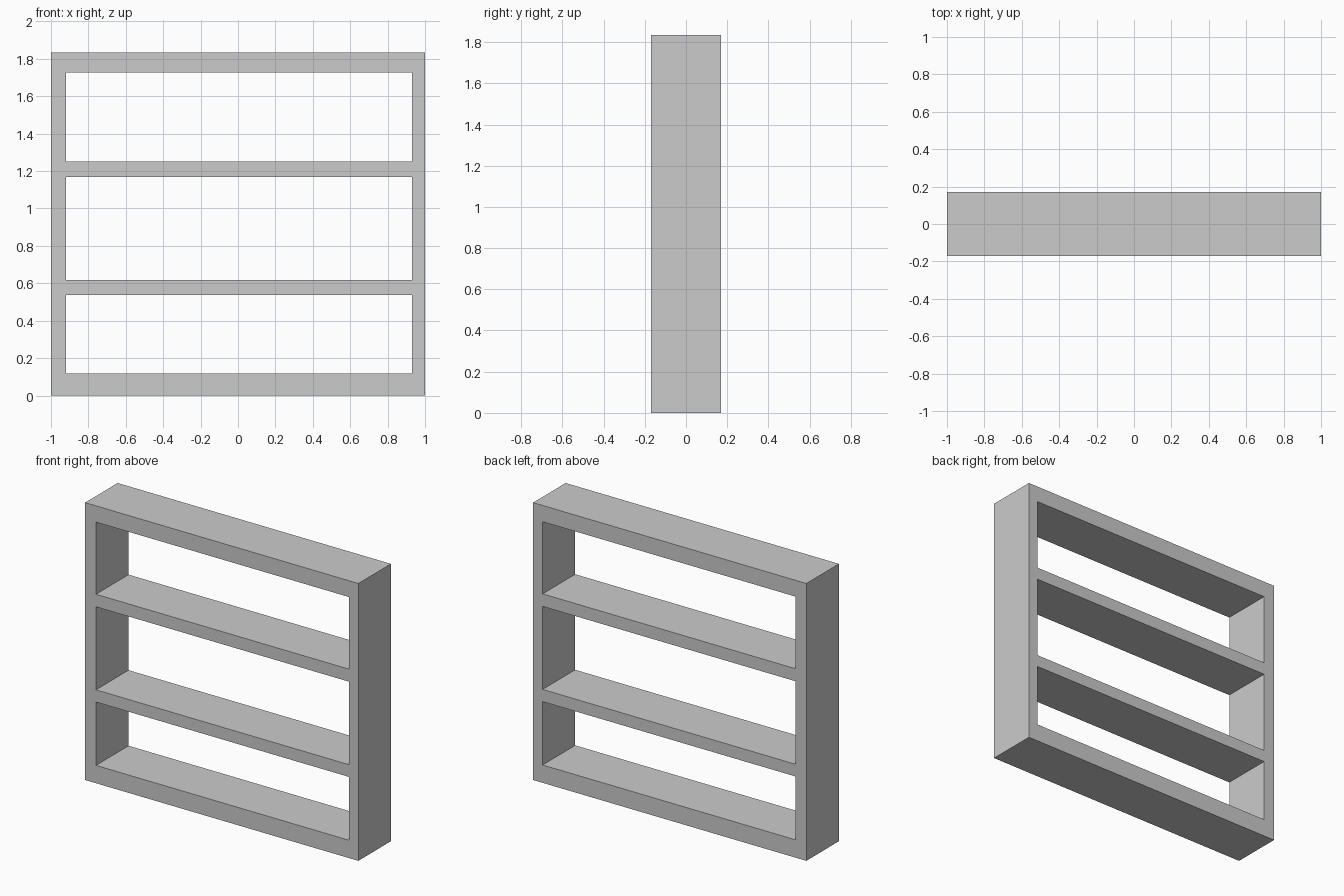
import bpy, bmesh

if "Cube" in bpy.data.objects:
    bpy.data.objects.remove(bpy.data.objects["Cube"])

DEPTH = 0.34
HEIGHT = 1.835
LEFT, RIGHT = -0.92, 0.93   # inner faces of the side posts


def board(name, x0, x1, z0, z1, depth=DEPTH):
    """Flat-faced box spanning the given x and z ranges, centred on y = 0."""
    bm = bmesh.new()
    bmesh.ops.create_cube(bm, size=1)
    bmesh.ops.scale(bm, vec=(x1 - x0, depth, z1 - z0), verts=bm.verts)
    bmesh.ops.translate(bm, vec=((x0 + x1) / 2, 0, (z0 + z1) / 2), verts=bm.verts)
    mesh = bpy.data.meshes.new(name)
    bm.to_mesh(mesh)
    bm.free()
    obj = bpy.data.objects.new(name, mesh)
    bpy.context.collection.objects.link(obj)
    return obj


# Side posts, full height
board("left_post", -1.0, LEFT, 0, HEIGHT)
board("right_post", RIGHT, 1.0, 0, HEIGHT)

# Horizontal boards fitted between the posts
for name, z0, z1 in (
    ("bottom_board", 0.0, 0.118),
    ("lower_shelf", 0.537, 0.618),
    ("upper_shelf", 1.167, 1.25),
    ("top_board", 1.727, HEIGHT),
):
    board(name, LEFT, RIGHT, z0, z1)
